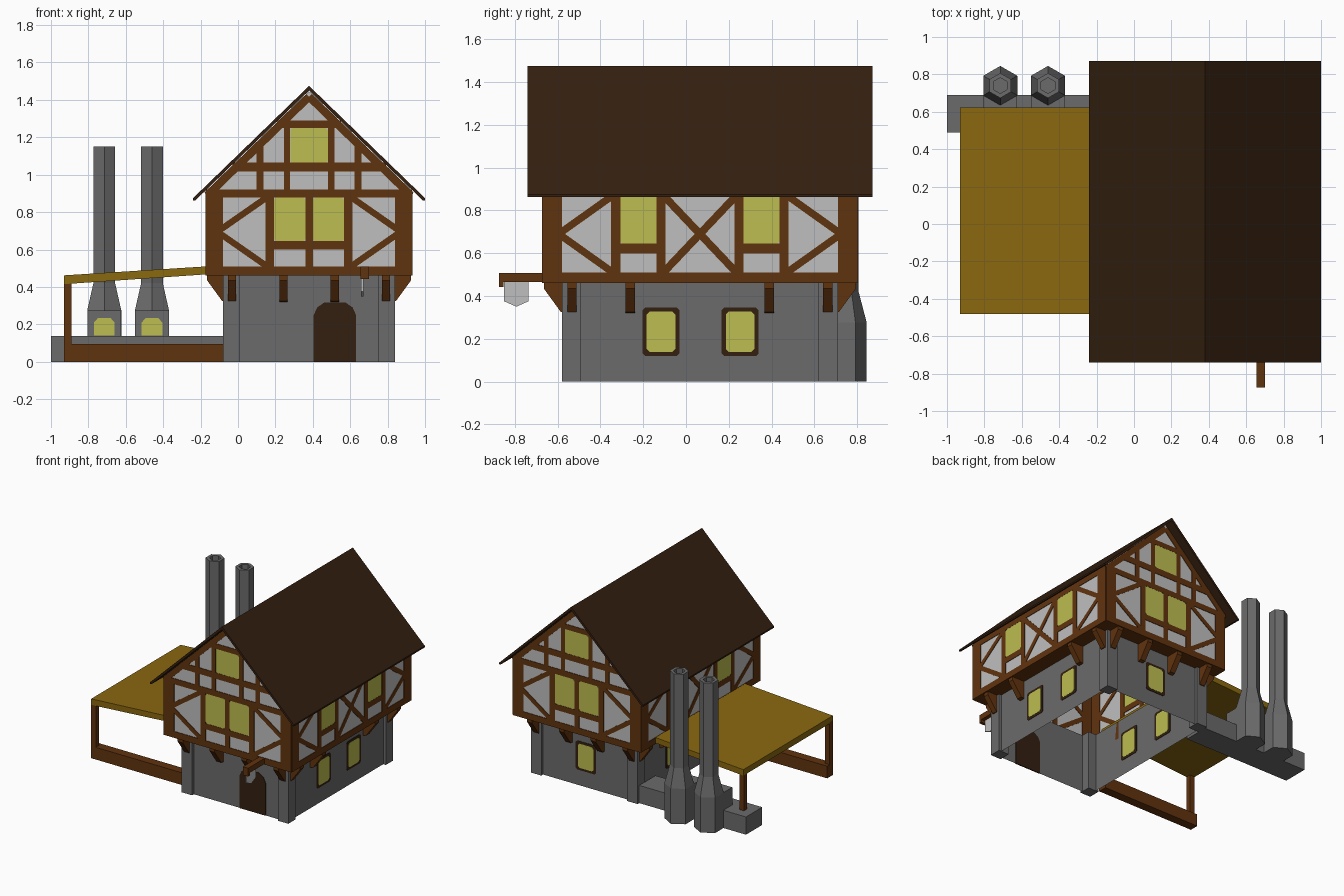
import bpy, bmesh, math
from mathutils import Matrix, Vector

if "Cube" in bpy.data.objects:
    bpy.data.objects.remove(bpy.data.objects["Cube"])


def material(name, rgb):
    m = bpy.data.materials.new(name)
    m.use_nodes = True
    m.diffuse_color = (*rgb, 1)
    m.node_tree.nodes["Principled BSDF"].inputs["Base Color"].default_value = (*rgb, 1)
    return m


STONE = material("grey stone", (0.145, 0.145, 0.145))
TIMBER = material("brown timber", (0.118, 0.033, 0.0045))
DARK = material("dark brown wood", (0.034, 0.014, 0.005))
PLASTER = material("pale plaster", (0.52, 0.52, 0.52))
GLASS = material("yellow glass", (0.51, 0.51, 0.082))
SHED = material("ochre boards", (0.255, 0.138, 0.005))
QUARTER = Matrix.Rotation(math.pi / 2, 4, 'Z')


def finish(name, bm, mat, recalc=True):
    if recalc:
        bmesh.ops.recalc_face_normals(bm, faces=bm.faces)
    me = bpy.data.meshes.new(name)
    bm.to_mesh(me)
    bm.free()
    me.materials.append(mat)
    ob = bpy.data.objects.new(name, me)
    bpy.context.collection.objects.link(ob)
    return ob


def prism(bm, pts, d0, d1, M=Matrix()):
    """Extrude an (x, z) outline along y from d0 to d1."""
    a = [bm.verts.new(M @ Vector((u, d0, z))) for u, z in pts]
    b = [bm.verts.new(M @ Vector((u, d1, z))) for u, z in pts]
    bm.faces.new(a)
    bm.faces.new(b[::-1])
    for i in range(len(a)):
        j = (i + 1) % len(a)
        bm.faces.new((a[j], a[i], b[i], b[j]))


def box(bm, x0, x1, y0, y1, z0, z1, M=Matrix()):
    prism(bm, [(x0, z0), (x1, z0), (x1, z1), (x0, z1)], y0, y1, M)


def strip(bm, u0, z0, u1, z1, w, M):
    """Flat timber of width w between two points of a wall."""
    a, b = Vector((u0, z0)), Vector((u1, z1))
    n = (b - a).normalized().orthogonal() * w / 2
    prism(bm, [a + n, b + n, b - n, a - n], -0.004, 0.004, M)


def pane(bm, u0, u1, z0, z1, c, t, M):
    """Thin rectangle with clipped corners."""
    prism(bm, [(u0 + c, z0), (u1 - c, z0), (u1, z0 + c), (u1, z1 - c),
               (u1 - c, z1), (u0 + c, z1), (u0, z1 - c), (u0, z0 + c)], -t, t, M)


# Layout of the house
CX, CY, HX, HY = 0.38, 0.065, 0.55, 0.735
FLOOR, APEX, SLOPE, INSET = 0.46, 1.447, 0.968, 0.112
EAVE = APEX - SLOPE * HX


def wall(x, y, angle):
    return Matrix.Translation((x, y, 0)) @ Matrix.Rotation(angle, 4, 'Z')


GABLES = {"front": wall(CX, CY - HY, 0), "back": wall(CX, CY + HY, math.pi)}
SIDES = {"left": wall(CX + HX, CY, math.pi / 2), "right": wall(CX - HX, CY, -math.pi / 2)}


def ring(bm, inset, z):
    hx, hy = HX - inset, HY - inset
    return [bm.verts.new((CX + sx * hx, CY + sy * hy, z))
            for sx, sy in ((-1, -1), (1, -1), (1, 1), (-1, 1))]


def bridge(bm, a, b):
    for i in range(4):
        j = (i + 1) % 4
        bm.faces.new((a[i], a[j], b[j], b[i]))


# Lower storey walls, open inside
bm = bmesh.new()
bridge(bm, ring(bm, INSET, 0), ring(bm, INSET, FLOOR))
finish("lower_walls", bm, STONE, False)

# Corner pillars
bm = bmesh.new()
for sx in (-1, 1):
    for sy in (-1, 1):
        x, y = CX + sx * (HX - 0.135), CY + sy * (HY - 0.135)
        box(bm, x - 0.045, x + 0.045, y - 0.045, y + 0.045, 0, FLOOR)
finish("corner_pillars", bm, STONE)

# Overhang underside
bm = bmesh.new()
bridge(bm, ring(bm, INSET, FLOOR), ring(bm, 0, FLOOR))
finish("overhang_underside", bm, TIMBER, False)

# Upper storey shell with gables
bm = bmesh.new()
lo, hi = ring(bm, 0, FLOOR), ring(bm, 0, EAVE)
ridge = [bm.verts.new((CX, CY + s * HY, APEX)) for s in (-1, 1)]
bm.faces.new((lo[0], lo[1], hi[1], ridge[0], hi[0]))
bm.faces.new((lo[2], lo[3], hi[3], ridge[1], hi[2]))
bm.faces.new((lo[1], lo[2], hi[2], hi[1]))
bm.faces.new((lo[3], lo[0], hi[0], hi[3]))
finish("upper_walls", bm, PLASTER, False)

# Main roof
bm = bmesh.new()
top, drop = 1.475, 0.62 * SLOPE
prism(bm, [(CX - 0.62, top - drop), (CX, top), (CX + 0.62, top - drop),
           (CX + 0.62, top - drop - 0.012), (CX + 0.608, top - drop - 0.012),
           (CX, top - 0.025), (CX - 0.608, top - drop - 0.012),
           (CX - 0.62, top - drop - 0.012)], -0.74, 0.872)
finish("main_roof", bm, DARK)

# Gable timbers and windows
for name, M in GABLES.items():
    bm, gl = bmesh.new(), bmesh.new()
    for z, half, w in ((0.485, HX, 0.05), (0.9, HX, 0.044), (1.04, 0.41, 0.048), (1.27, 0.17, 0.04)):
        strip(bm, -half, z, half, z, w, M)
    strip(bm, -0.21, 0.622, 0.21, 0.622, 0.045, M)
    strip(bm, 0, 0.48, 0, 0.9, 0.04, M)
    for s in (-1, 1):
        strip(bm, s * 0.505, FLOOR, s * 0.505, 0.92, 0.09, M)
        strip(bm, s * 0.21, FLOOR, s * 0.21, 0.9, 0.044, M)
        strip(bm, s * 0.262, 0.9, s * 0.262, 1.17, 0.036, M)
        strip(bm, s * 0.118, 0.9, s * 0.118, 1.29, 0.034, M)
        strip(bm, s * 0.545, EAVE - 0.026, 0, APEX - 0.03, 0.042, M)
        for z in (0.5, 0.89):
            strip(bm, s * 0.49, 0.695, s * 0.21, z, 0.034, M)
        pane(gl, min(s * 0.02, s * 0.188), max(s * 0.02, s * 0.188), 0.645, 0.878, 0.012, 0.003, M)
    pane(gl, -0.1, 0.1, 1.062, 1.252, 0.012, 0.003, M)
    finish(name + "_gable_timbers", bm, TIMBER)
    finish(name + "_gable_windows", gl, GLASS)

# Long side timbers and windows
for name, M in SIDES.items():
    bm, gl = bmesh.new(), bmesh.new()
    strip(bm, -HY, 0.485, HY, 0.485, 0.05, M)
    strip(bm, -HY, 0.892, HY, 0.892, 0.044, M)
    for s in (-1, 1):
        strip(bm, s * 0.69, FLOOR, s * 0.69, 0.91, 0.09, M)
        strip(bm, s * 0.393, FLOOR, s * 0.393, 0.9, 0.044, M)
        strip(bm, s * 0.182, FLOOR, s * 0.182, 0.9, 0.042, M)
        strip(bm, s * 0.18, 0.622, s * 0.39, 0.622, 0.045, M)
        strip(bm, -0.18, 0.69 - s * 0.19, 0.18, 0.69 + s * 0.19, 0.036, M)
        for z in (0.5, 0.88):
            strip(bm, s * 0.66, 0.69, s * 0.393, z, 0.034, M)
        pane(gl, min(s * 0.2, s * 0.372), max(s * 0.2, s * 0.372), 0.643, 0.872, 0.012, 0.003, M)
    finish(name + "_side_timbers", bm, TIMBER)
    finish(name + "_side_windows", gl, GLASS)

# Wedge brackets under the overhang
bm = bmesh.new()
for group, places in ((GABLES, (0.137, 0.412)), (SIDES, (0.325, 0.598))):
    for M in group.values():
        for u in places:
            for s in (-1, 1):
                T = M @ Matrix.Translation((s * u, 0, 0)) @ QUARTER
                prism(bm, [(0.005, FLOOR), (INSET, FLOOR), (INSET, 0.32), (0.085, 0.325),
                           (0.005, 0.435)], -0.022, 0.022, T)
finish("overhang_brackets", bm, TIMBER)

# Lower storey windows
fr, gl = bmesh.new(), bmesh.new()
spots = [(M, u) for M in SIDES.values() for u in (-0.182, 0.188)] + [(GABLES["back"], 0)]
for M, u in spots:
    T = M @ Matrix.Translation((u, INSET, 0))
    pane(fr, -0.087, 0.087, 0.12, 0.345, 0.012, 0.003, T)
    pane(gl, -0.067, 0.067, 0.138, 0.327, 0.014, 0.0045, T)
finish("lower_window_frames", fr, DARK)
finish("lower_window_glass", gl, GLASS)

# Arched door
bm = bmesh.new()
arch = [(0.113, 0), (0.113, 0.25), (0.095, 0.29), (0.055, 0.318)]
prism(bm, arch + [(-u, z) for u, z in reversed(arch)], -0.004, 0.004,
      GABLES["front"] @ Matrix.Translation((0.138, INSET, 0)))
finish("front_door", bm, DARK)

# Hanging sign
bm = bmesh.new()
box(bm, 0.655, 0.7, -0.875, -0.66, 0.465, 0.508)
box(bm, 0.655, 0.7, -0.875, -0.853, 0.443, 0.465)
finish("sign_arm", bm, TIMBER)
bm = bmesh.new()
prism(bm, [(-0.85, 0.465), (-0.737, 0.465), (-0.737, 0.375), (-0.793, 0.35), (-0.85, 0.375)],
      -0.67, -0.658, QUARTER)
finish("sign_board", bm, PLASTER)

# Lean-to shed
bm = bmesh.new()
prism(bm, [(-0.93, 0.415), (-0.1, 0.472), (-0.1, 0.514), (-0.93, 0.462)], -0.48, 0.622)
finish("shed_roof", bm, SHED)
bm = bmesh.new()
box(bm, -0.93, -0.08, -0.48, -0.41, 0, 0.095)
box(bm, -0.93, -0.89, -0.48, -0.44, 0, 0.425)
box(bm, -0.93, -0.89, 0.575, 0.615, 0.1, 0.425)
finish("shed_frame", bm, TIMBER)

# Low stone wall behind the shed
bm = bmesh.new()
box(bm, -1, -0.08, 0.49, 0.69, 0, 0.138)
finish("low_wall", bm, STONE)

# Two hexagonal chimneys with furnaces
PROFILE = [(0.105, 0), (0.105, 0.275), (0.067, 0.42), (0.067, 1.152), (0.042, 1.152), (0.042, 1.05)]
for name, cx in (("outer", -0.715), ("inner", -0.46)):
    bm = bmesh.new()
    rows = [[bm.verts.new((cx + r * math.sin(k * math.pi / 3), 0.74 + r * math.cos(k * math.pi / 3), z))
             for k in range(6)] for r, z in PROFILE]
    for a, b in zip(rows, rows[1:]):
        for k in range(6):
            j = (k + 1) % 6
            bm.faces.new((a[k], a[j], b[j], b[k]))
    bm.faces.new(rows[0])
    bm.faces.new(rows[-1])
    finish(name + "_chimney", bm, STONE)
    bm = bmesh.new()
    box(bm, cx - 0.09, cx + 0.09, 0.58, 0.73, 0, 0.275)
    finish(name + "_furnace", bm, STONE)
    bm = bmesh.new()
    prism(bm, [(-0.055, 0.14), (0.055, 0.14), (0.055, 0.21), (0.033, 0.235),
               (-0.033, 0.235), (-0.055, 0.21)], -0.004, 0.004, Matrix.Translation((cx, 0.579, 0)))
    finish(name + "_furnace_glow", bm, GLASS)
